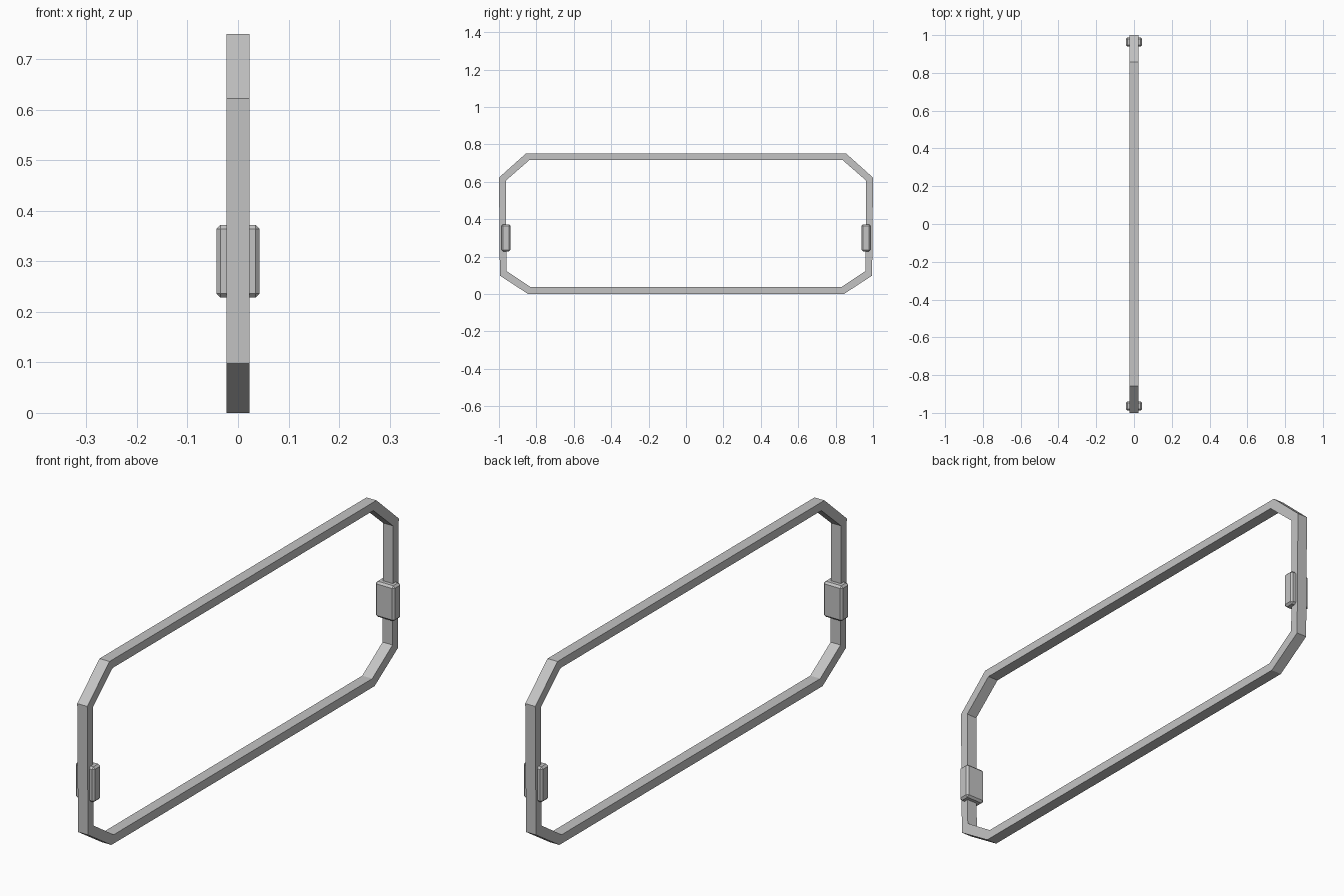
import bpy, bmesh

if "Cube" in bpy.data.objects:
    bpy.data.objects.remove(bpy.data.objects["Cube"])

grey = bpy.data.materials.new("mid grey")
grey.diffuse_color = (0.55, 0.55, 0.55, 1)
grey.use_nodes = True
grey.node_tree.nodes["Principled BSDF"].inputs["Base Color"].default_value = grey.diffuse_color


def finish(name, bm):
    bmesh.ops.recalc_face_normals(bm, faces=bm.faces)
    mesh = bpy.data.meshes.new(name)
    bm.to_mesh(mesh)
    bm.free()
    mesh.materials.append(grey)
    obj = bpy.data.objects.new(name, mesh)
    bpy.context.collection.objects.link(obj)
    return obj


# Octagonal frame: half outlines (y, z) mirrored to the other side
HALF_X = 0.0225
outer = [(0.845, 0), (0.995, 0.098), (1.0, 0.622), (0.857, 0.75)]
inner = [(0.83, 0.036), (0.96, 0.123), (0.963, 0.606), (0.837, 0.716)]


def loop(half):
    return half + [(-y, z) for y, z in reversed(half)]


bm = bmesh.new()
rings = [[bm.verts.new((x, y, z)) for y, z in loop(half)]
         for half, x in ((outer, -HALF_X), (outer, HALF_X),
                         (inner, HALF_X), (inner, -HALF_X))]
for a, b in zip(rings, rings[1:] + rings[:1]):
    for i in range(8):
        j = (i + 1) % 8
        bm.faces.new((a[i], a[j], b[j], b[i]))
finish("frame", bm)

# Chamfered clips wrapped around the two uprights
for name, side in (("front_clip", -1), ("back_clip", 1)):
    bm = bmesh.new()
    bmesh.ops.create_cube(bm, size=1)
    for v in bm.verts:
        v.co = (v.co.x * 0.086, v.co.y * 0.048 + side * 0.963, v.co.z * 0.144 + 0.3)
    bmesh.ops.bevel(bm, geom=bm.edges[:], offset=0.008, segments=1,
                    affect='EDGES', profile=0.5)
    finish(name, bm)
